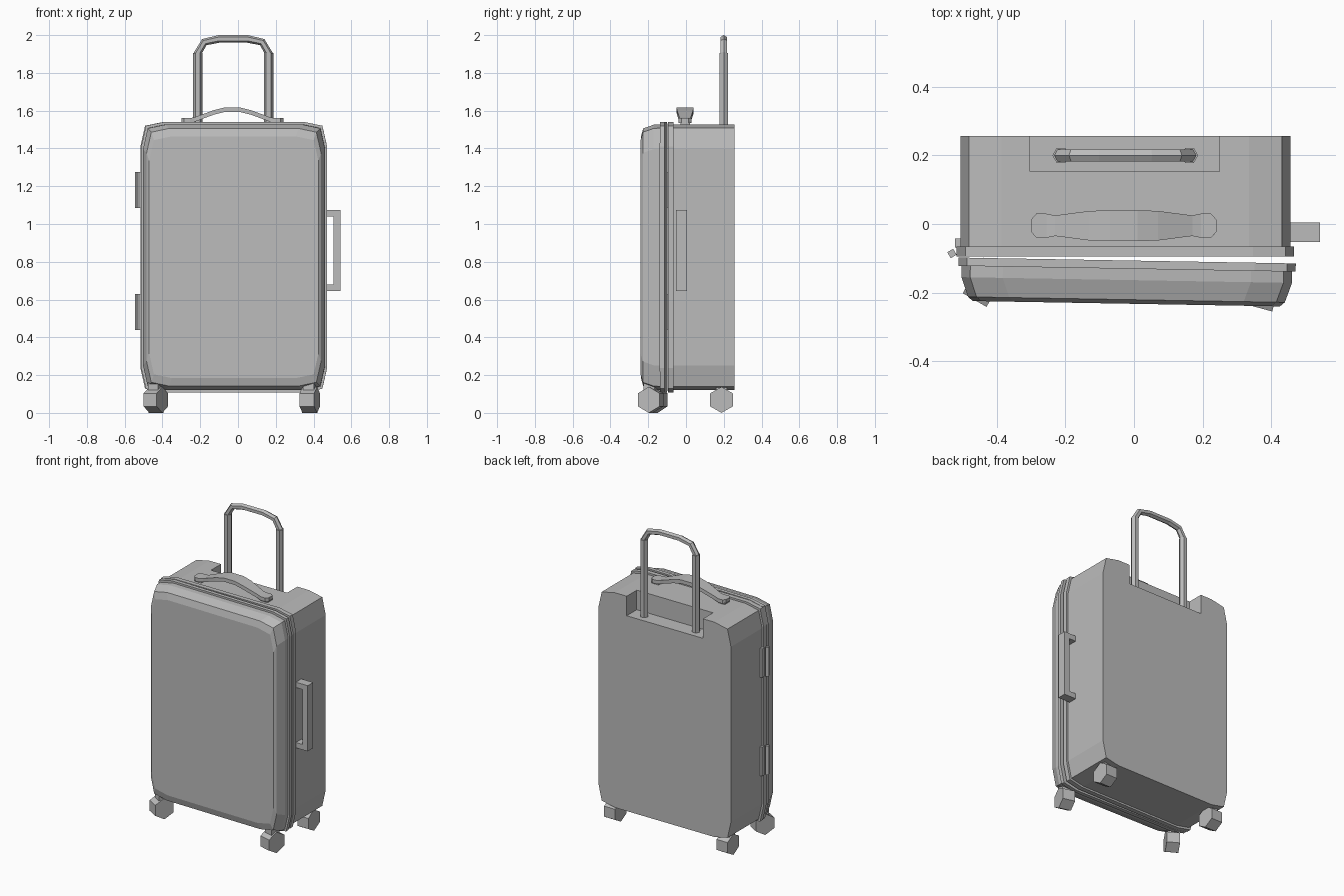
import bpy, bmesh, math
from mathutils import Matrix, Vector

if "Cube" in bpy.data.objects:
    bpy.data.objects.remove(bpy.data.objects["Cube"])

grey = bpy.data.materials.new("shell grey")
grey.use_nodes = True
COLOUR = (0.5, 0.5, 0.5, 1)
grey.diffuse_color = COLOUR
grey.node_tree.nodes["Principled BSDF"].inputs["Base Color"].default_value = COLOUR

CX = -0.025          # middle of the case
MID_Z = 0.824


def finish(bm, name):
    bmesh.ops.recalc_face_normals(bm, faces=bm.faces)
    mesh = bpy.data.meshes.new(name)
    bm.to_mesh(mesh)
    bm.free()
    mesh.materials.append(grey)
    obj = bpy.data.objects.new(name, mesh)
    bpy.context.scene.collection.objects.link(obj)
    return obj


def loft(name, rings):
    """Skin a list of equal-length rings and cap both ends."""
    bm = bmesh.new()
    loops = [[bm.verts.new(p) for p in ring] for ring in rings]
    for a, b in zip(loops, loops[1:]):
        for i in range(len(a)):
            j = (i + 1) % len(a)
            bm.faces.new((a[i], a[j], b[j], b[i]))
    bm.faces.new(loops[0])
    bm.faces.new(loops[-1])
    return finish(bm, name)


def box(name, lo, hi, turn=0):
    lo, hi = Vector(lo), Vector(hi)
    bm = bmesh.new()
    bmesh.ops.create_cube(bm, size=1, matrix=Matrix.Translation((lo + hi) / 2)
                          @ Matrix.Rotation(math.radians(turn), 4, "Z")
                          @ Matrix.Diagonal((*(hi - lo), 1)))
    return finish(bm, name)


def outline(y, half_w, half_h):
    """Upright rectangle with two-step cut corners."""
    corner = [(half_w, half_h - 0.13), (half_w - 0.025, half_h - 0.02),
              (half_w - 0.12, half_h)]
    top = corner + [(-x, z) for x, z in reversed(corner)]
    ring = top + [(-x, -z) for x, z in top]
    return [(CX + x, y, MID_Z + z) for x, z in ring]


def tube(name, path, radius, y):
    """Hexagonal tube along a path in the x-z plane, mitred at bends."""
    pts = [Vector((x, 0, z)) for x, z in path]
    rings = []
    for i, p in enumerate(pts):
        before = (p - pts[max(i - 1, 0)]).normalized()
        after = (pts[min(i + 1, len(pts) - 1)] - p).normalized()
        along = (before + after).normalized()
        side = Vector((along.z, 0, -along.x))
        ring = []
        for k in range(6):
            a = k * math.pi / 3
            q = p + side * radius * math.cos(a)
            ring.append((q.x, y + radius * math.sin(a), q.z))
        rings.append(ring)
    return loft(name, rings)


# Rear shell with a recess for the pull handle
rear = loft("rear_shell", [outline(y, 0.481, 0.704) for y in (-0.07, 0.257)])
cutter = box("recess_cutter", (-0.303, 0.153, 1.40), (0.25, 0.4, 1.7))
cutter.hide_render = True
cut = rear.modifiers.new("recess", "BOOLEAN")
cut.operation = "DIFFERENCE"
cut.solver = "EXACT"
cut.object = cutter
bpy.context.view_layer.objects.active = rear
bpy.ops.object.modifier_apply(modifier=cut.name)
bpy.data.objects.remove(cutter)
loft("rear_rim", [outline(y, 0.492, 0.716) for y in (-0.095, -0.065)])

# Front lid, standing very slightly open on its hinges
hinge = Vector((-0.51, -0.1, 0))
swing = (Matrix.Translation(hinge) @ Matrix.Rotation(math.radians(-1), 4, "Z")
         @ Matrix.Translation(-hinge))
lid = loft("front_lid", [outline(y, w, h) for y, w, h in (
    (-0.115, 0.482, 0.704), (-0.155, 0.482, 0.702),
    (-0.212, 0.462, 0.682), (-0.224, 0.448, 0.64))])
rim = loft("lid_rim", [outline(y, 0.492, 0.716) for y in (-0.122, -0.098)])
for part in (lid, rim):
    part.data.transform(swing)
    part.data.transform(Matrix.Translation((0.005, 0, 0)))

# Telescopic pull handle
LEFT, RIGHT, PULL_Y = -0.213, 0.162, 0.2
for name, x in (("left_post", LEFT), ("right_post", RIGHT)):
    tube(name, [(x, 1.39), (x, 1.905)], 0.025, PULL_Y)
tube("pull_grip", [(LEFT, 1.88), (LEFT, 1.905), (-0.178, 1.963), (-0.1, 1.98),
                   (0.05, 1.98), (0.128, 1.963), (RIGHT, 1.905), (RIGHT, 1.88)],
     0.02, PULL_Y)

# Top carry handle: a bowed strap with rounded tabs
half = [(0.27, 1.56, 0.018), (0.255, 1.56, 0.035), (0.225, 1.56, 0.035),
        (0.2, 1.565, 0.03), (0.1, 1.602, 0.043), (0.04, 1.617, 0.045)]
strap = [(-x, z, w) for x, z, w in half] + half[::-1]
rings = []
for x, z, w in strap:
    rings.append([(CX - 0.005 + x, -0.005 + s * w, z - d)
                  for s, d in ((-1, 0), (1, 0), (1, 0.024), (-1, 0.024))])
loft("carry_handle", rings)
for s in (-1, 1):
    x = CX - 0.005 + s * 0.24
    box("carry_handle_foot", (x - 0.025, -0.03, 1.5), (x + 0.025, 0.02, 1.54))

# Side carry handle
box("side_grip", (0.505, -0.052, 0.645), (0.542, 0.005, 1.075))
for z in (0.645, 1.04):
    box("side_grip_arm", (0.44, -0.052, z), (0.51, 0.005, z + 0.035))

# Hinges
for z in (0.44, 1.085):
    box("hinge_leaf", (-0.522, -0.068, z), (-0.5, -0.042, z + 0.19))
    box("hinge_pin", (-0.541, -0.096, z), (-0.521, -0.076, z + 0.19), 30)

# Swivel wheels, each a six-sided block under a small fork
wheels = {"front_right": (-0.435, -0.17, -30), "front_left": (0.38, -0.187, -15),
          "rear_right": (-0.435, 0.188, 0), "rear_left": (0.38, 0.188, 0)}
for name, (x, y, turn) in wheels.items():
    bm = bmesh.new()
    bmesh.ops.create_cone(bm, cap_ends=True, segments=6, radius1=0.069,
                          radius2=0.069, depth=0.08)
    low = min(v.co.x for v in bm.verts)
    # a corner of the hexagon points straight up
    upright = Matrix.Rotation(math.pi / 2, 4, "Y")
    if max(v.co.x for v in bm.verts) < 0.065:
        upright = upright @ Matrix.Rotation(math.pi / 6, 4, "Z")
    bm.transform(Matrix.Translation((x, y, 0.069))
                 @ Matrix.Rotation(math.radians(turn), 4, "Z") @ upright)
    finish(bm, name + "_wheel")
    box(name + "_fork", (x - 0.03, y - 0.03, 0.1), (x + 0.03, y + 0.03, 0.16), turn)
